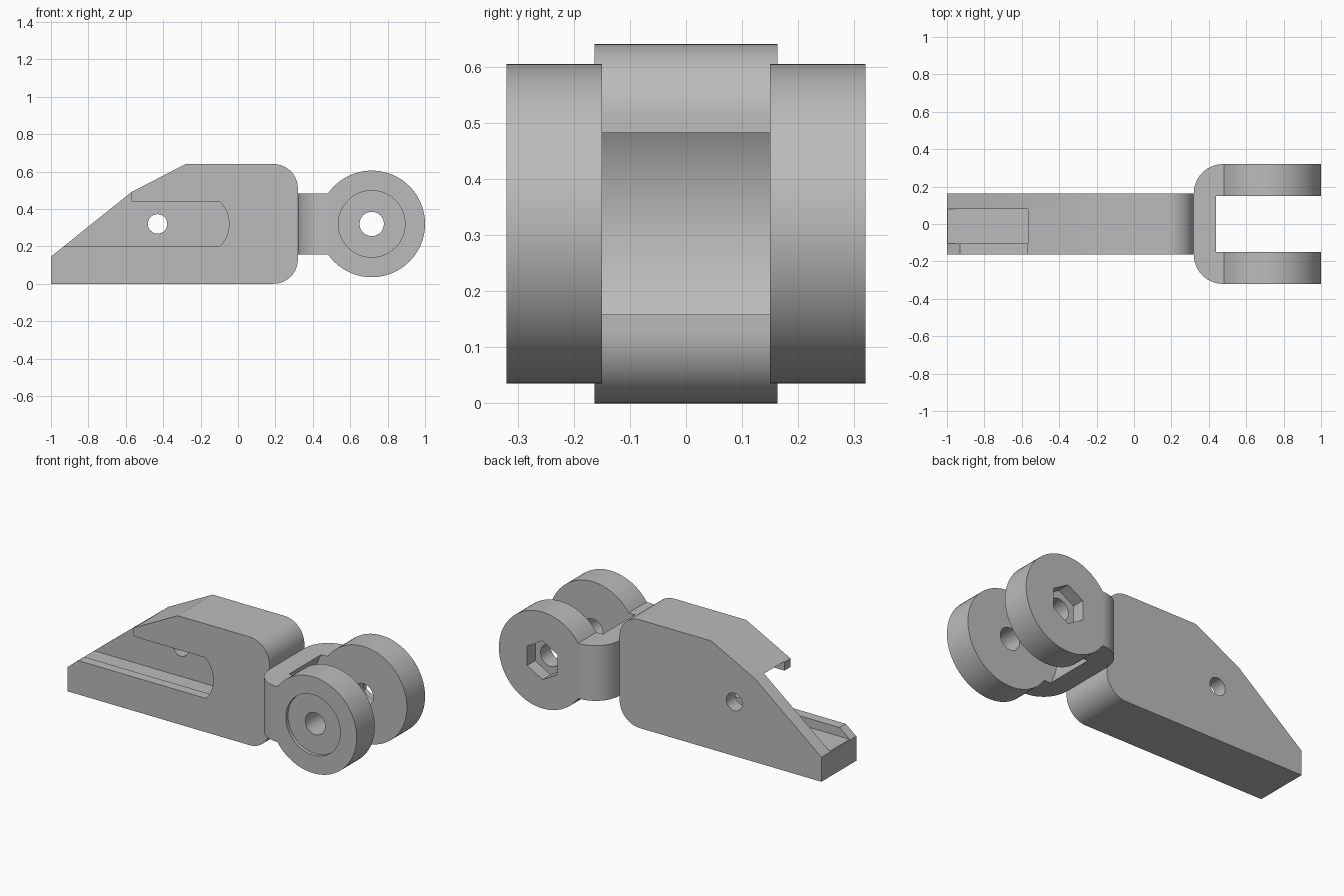
import bpy, bmesh
from math import sin, cos, pi, radians, asin

cube = bpy.data.objects.get("Cube")
if cube:
    bpy.data.objects.remove(cube, do_unlink=True)

grey = bpy.data.materials.new("plain grey")
grey.use_nodes = True
colour = (0.5, 0.5, 0.5, 1)
grey.diffuse_color = colour
grey.node_tree.nodes["Principled BSDF"].inputs["Base Color"].default_value = colour

MID = 0.32              # height of the shared centre line
HALF = 0.163            # half thickness of the body
PIN = 0.715             # x of the pivot axis


def arc(u, v, r, start, end, steps=16):
    """Points along an arc, angles in degrees."""
    angles = [radians(start + (end - start) * i / steps) for i in range(steps + 1)]
    return [(u + r * cos(a), v + r * sin(a)) for a in angles]


def circle(u, v, r, sides=64, start=0):
    return arc(u, v, r, start, start + 360, sides)[:-1]


def prism(name, outline, lo, hi, axis="y"):
    """Extrude a flat outline along y (outline in x, z) or z (outline in x, y)."""
    bm = bmesh.new()
    place = (lambda u, v, w: (u, w, v)) if axis == "y" else (lambda u, v, w: (u, v, w))
    rings = [[bm.verts.new(place(u, v, w)) for u, v in outline] for w in (lo, hi)]
    bm.faces.new(rings[0])
    bm.faces.new(rings[1][::-1])
    n = len(outline)
    for i in range(n):
        j = (i + 1) % n
        bm.faces.new((rings[0][i], rings[0][j], rings[1][j], rings[1][i]))
    bmesh.ops.recalc_face_normals(bm, faces=bm.faces)
    mesh = bpy.data.meshes.new(name)
    bm.to_mesh(mesh)
    bm.free()
    mesh.materials.append(grey)
    obj = bpy.data.objects.new(name, mesh)
    bpy.context.collection.objects.link(obj)
    return obj


def select(obj):
    bpy.ops.object.select_all(action="DESELECT")
    obj.select_set(True)
    bpy.context.view_layer.objects.active = obj


def combine(obj, tool, operation="DIFFERENCE"):
    """Apply a boolean and discard the tool."""
    tool.hide_render = True
    mod = obj.modifiers.new("cut", "BOOLEAN")
    mod.operation = operation
    mod.solver = "EXACT"
    mod.object = tool
    select(obj)
    bpy.ops.object.modifier_apply(modifier=mod.name)
    bpy.data.objects.remove(tool, do_unlink=True)


# Wedge-nosed body with rounded rear corners
body = prism("body", [(-1, 0)] + arc(0.19, 0.13, 0.13, -90, 0)
             + arc(0.19, 0.51, 0.13, 0, 90)
             + [(-0.28, 0.64), (-0.57, 0.49), (-1, 0.145)], -HALF, HALF)

# Wide inner channel with a round end, and its narrower front opening
end, reach, gap = -0.22, 0.172, 0.12
tilt = asin(gap / reach) * 180 / pi
combine(body, prism("channel_cutter", [(-1.2, MID - reach)]
                    + arc(end, MID, reach, -90, 90, 32)
                    + [(-1.2, MID + reach)], -0.105, 0.08))
combine(body, prism("opening_cutter", [(-1.2, MID - gap)]
                    + arc(end, MID, reach, -tilt, tilt)
                    + [(-0.57, MID + gap), (-0.57, 0.5), (-1.2, 0.5)], -0.3, -0.1))
combine(body, prism("body_hole_cutter", circle(-0.43, MID, 0.052, 32), 0, 0.3))

# Fork: keyhole side outline trimmed to a plan with rounded shoulders
tab = asin(HALF / 0.285) * 180 / pi
fork = prism("fork", [(0.32, MID - HALF)]
             + arc(PIN, MID, 0.285, tab - 180, 180 - tab, 72)
             + [(0.32, MID + HALF)], -0.4, 0.4)
plan = ([(1.2, -0.32)] + arc(0.475, -0.165, 0.155, 270, 180)
        + arc(0.475, 0.165, 0.155, 180, 90) + [(1.2, 0.32)])
combine(fork, prism("plan_tool", plan, -0.2, 0.8, "z"), "INTERSECT")

# Round clearance between the two lugs, then the pin hole and its seats
combine(fork, prism("clearance_cutter", circle(PIN, MID, 0.32, 96), -0.15, 0.15))
combine(fork, prism("pin_hole_cutter", circle(PIN, MID, 0.065, 48), -0.5, 0.5))
combine(fork, prism("bolt_head_cutter", circle(PIN, MID, 0.178), -0.5, -0.3))
combine(fork, prism("hex_nut_cutter", circle(PIN, MID, 0.115, 6, 30), 0.245, 0.5))

for part in (body, fork):
    select(part)
    bpy.ops.object.shade_smooth_by_angle(angle=radians(25))
